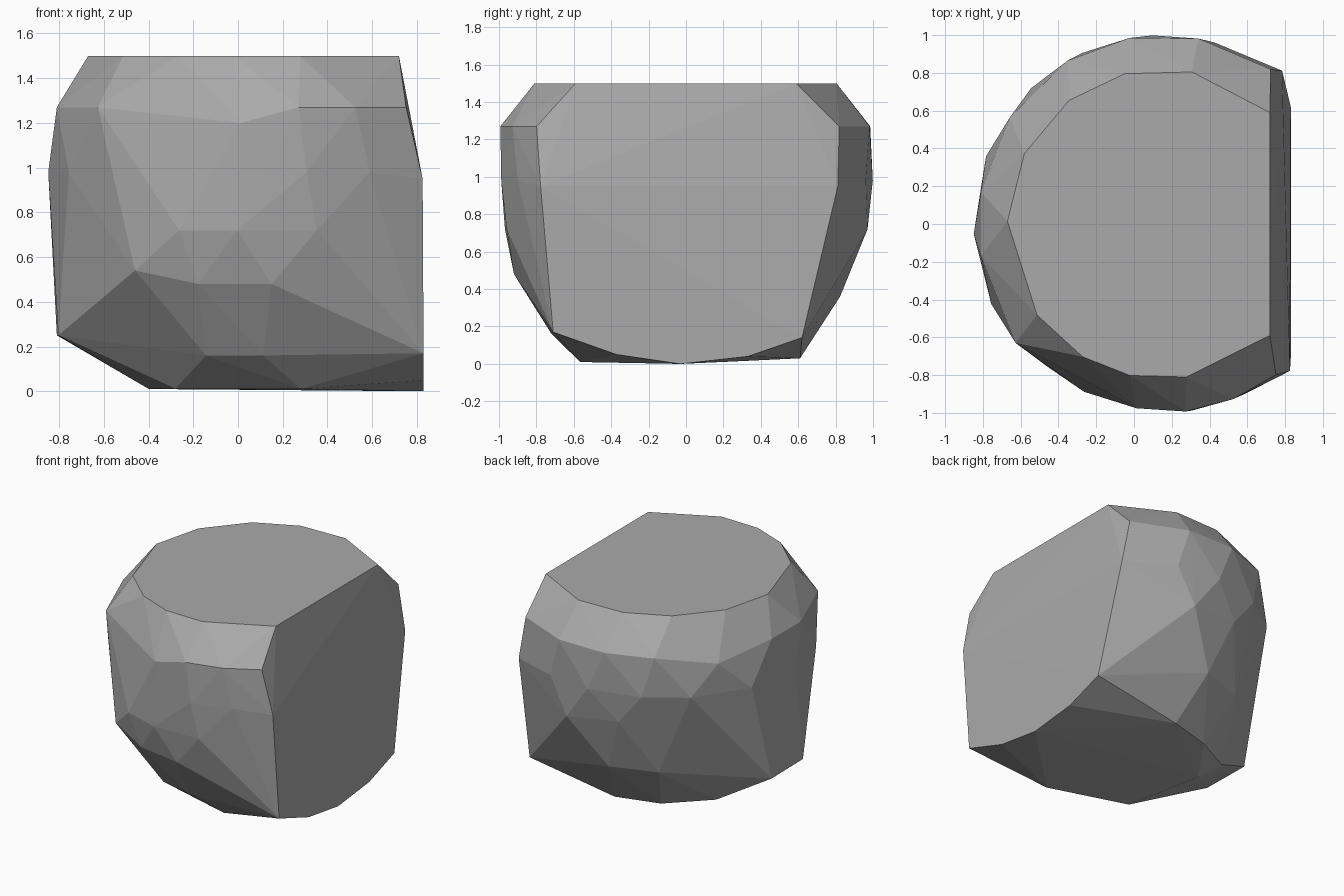
import bpy
import bmesh
from math import cos, sin, radians

# Remove the default cube only
default_cube = bpy.data.objects.get("Cube")
if default_cube:
    bpy.data.objects.remove(default_cube, do_unlink=True)

# The boulder is a ball with a flat top and a sheared right side
AXIS_X = 0.15
SHEAR_X = 0.83


def flat_material(name, value):
    material = bpy.data.materials.new(name)
    material.use_nodes = True
    colour = (value, value, value, 1.0)
    material.diffuse_color = colour
    shader = next(n for n in material.node_tree.nodes if n.type == "BSDF_PRINCIPLED")
    shader.inputs["Base Color"].default_value = colour
    shader.inputs["Roughness"].default_value = 0.9
    return material


def add_ring(bm, height, radius, angles):
    """Place corners on a circle around the boulder's upright axis."""
    for angle in angles:
        turn = radians(angle)
        bm.verts.new((AXIS_X + radius * cos(turn), radius * sin(turn), height))


def add_shear_edge(bm, corners):
    """Place corners along the lower rim of the sheared right side."""
    for y, height in corners:
        bm.verts.new((SHEAR_X, y, height))


def hull_object(name, bm, material):
    """Wrap the corners in a faceted skin and make an object of it."""
    hull = bmesh.ops.convex_hull(bm, input=bm.verts[:], use_existing_faces=False)
    unused = {v for v in hull["geom_interior"] + hull["geom_unused"]
              if isinstance(v, bmesh.types.BMVert)}
    bmesh.ops.delete(bm, geom=list(unused), context="VERTS")
    bmesh.ops.recalc_face_normals(bm, faces=bm.faces[:])
    for face in bm.faces:
        face.smooth = False
    mesh = bpy.data.meshes.new(name)
    bm.to_mesh(mesh)
    bm.free()
    mesh.materials.append(material)
    boulder = bpy.data.objects.new(name, mesh)
    bpy.context.scene.collection.objects.link(boulder)
    return boulder


bm = bmesh.new()

# Flat top
add_ring(bm, 1.5, 0.82, [46, 79, 104, 127, 153, 179, -144, -121, -102, -81, -46])

# Bevelled shoulder
add_ring(bm, 1.27, 1.0, [55, 79, 100, 120, -141, -83, -68, -53])
add_ring(bm, 1.27, 0.975, [170, -170])
add_ring(bm, 1.2, 0.985, [145, -98])

# Widest belt
add_ring(bm, 0.98, 1.0, [74, 93, 115, 134, 159, -177, -155, -81, -64])
add_ring(bm, 0.95, 1.03, [52, -49])

# Tapering lower flanks
add_ring(bm, 0.72, 0.98, [82, -78, -99, -115])
add_ring(bm, 0.76, 0.95, [105, -138])
add_ring(bm, 0.6, 0.88, [95, 134])
add_ring(bm, 0.48, 0.92, [-90, -111])
add_ring(bm, 0.54, 0.97, [-129])
add_ring(bm, 0.36, 0.83, [97, 121])
add_ring(bm, 0.25, 0.975, [170, -168])
add_ring(bm, 0.16, 0.72, [-93, -114])

# Rounded underside
add_ring(bm, 0.07, 0.71, [152])
add_ring(bm, 0.03, 0.61, [90, 121])
add_ring(bm, 0.01, 0.58, [161, -138, -77])

# Lower rim of the sheared side
add_shear_edge(bm, [(-0.71, 0.17), (-0.37, 0.05), (-0.03, 0), (0.33, 0.04), (0.62, 0.14)])

hull_object("boulder", bm, flat_material("stone grey", 0.4))
